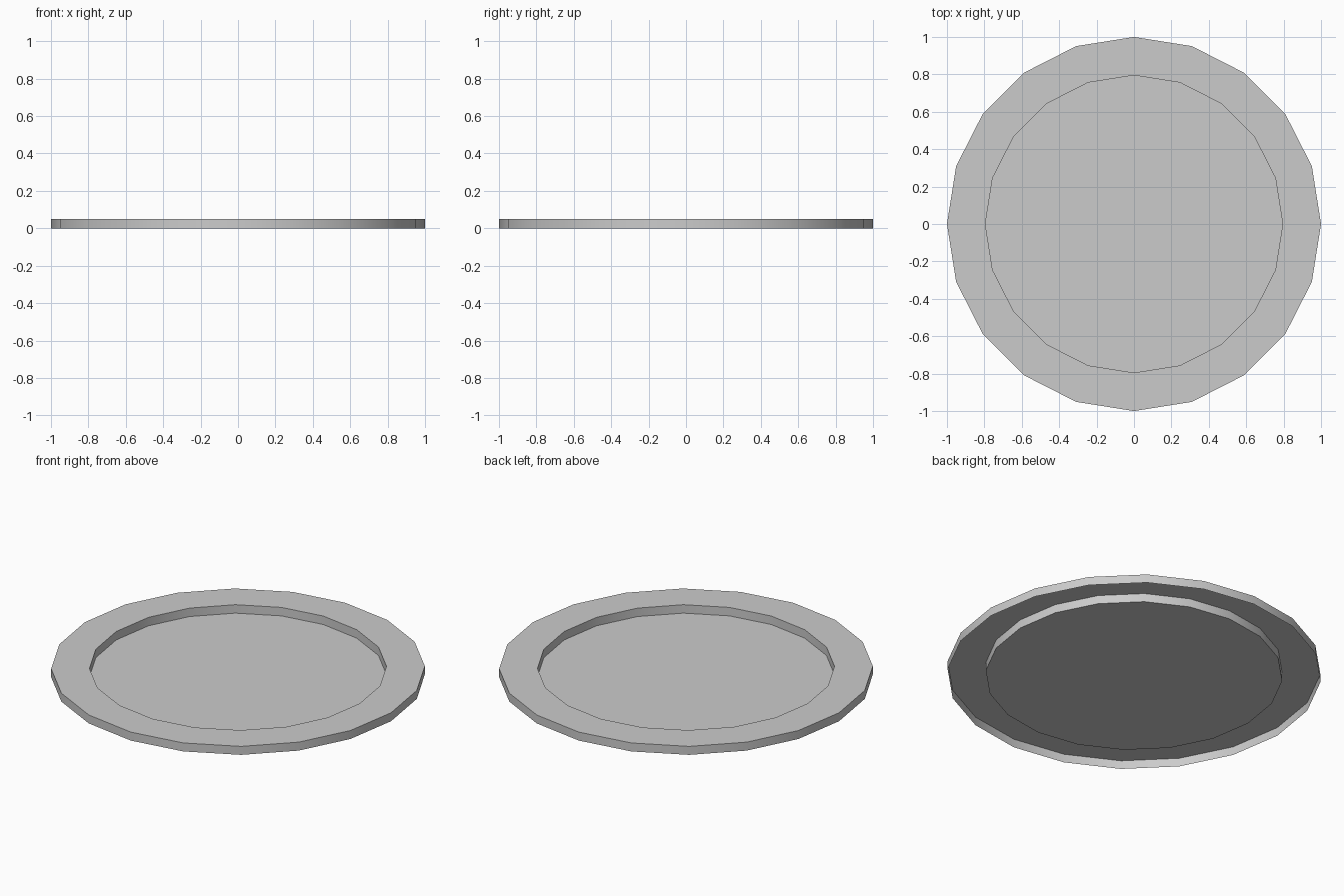
import bpy, bmesh
from math import cos, sin, tau, radians

if "Cube" in bpy.data.objects:
    bpy.data.objects.remove(bpy.data.objects["Cube"])

SIDES = 20
HEIGHT = 0.05
OUTER, INNER = 1.0, 0.795

bm = bmesh.new()


def ring(radius, z):
    return [bm.verts.new((radius * cos(tau * i / SIDES), radius * sin(tau * i / SIDES), z))
            for i in range(SIDES)]


# Thin pressed-sheet profile: outer skirt, flat rim, inner wall (open underneath)
rings = [ring(OUTER, 0), ring(OUTER, HEIGHT), ring(INNER, HEIGHT), ring(INNER, 0)]
for a, b in zip(rings, rings[1:]):
    for i in range(SIDES):
        j = (i + 1) % SIDES
        bm.faces.new((a[i], a[j], b[j], b[i]))

# Sunken floor
bm.faces.new(rings[-1])

mesh = bpy.data.meshes.new("round_tray")
bm.to_mesh(mesh)
bm.free()
tray = bpy.data.objects.new("round_tray", mesh)
bpy.context.collection.objects.link(tray)

# Smooth walls, sharp rim edges
bpy.context.view_layer.objects.active = tray
tray.select_set(True)
bpy.ops.object.shade_smooth_by_angle(angle=radians(30))
